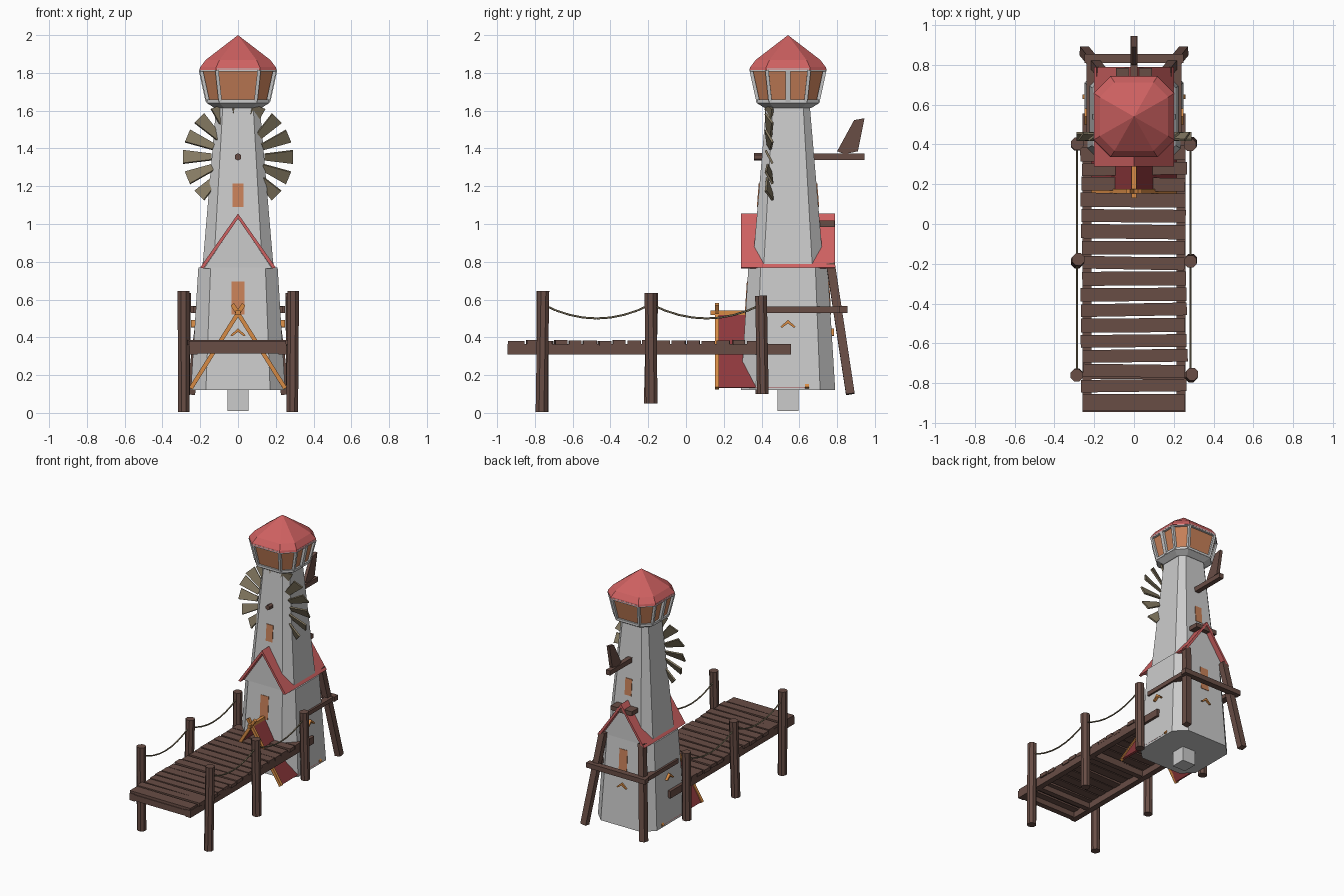
import bpy, bmesh, math, random
from mathutils import Vector, Matrix

if "Cube" in bpy.data.objects:
    bpy.data.objects.remove(bpy.data.objects["Cube"])

random.seed(4)
CY = 0.54  # tower centre in y


def mat(name, rgb):
    m = bpy.data.materials.new(name)
    m.diffuse_color = (*rgb, 1)
    m.use_nodes = True
    m.node_tree.nodes["Principled BSDF"].inputs["Base Color"].default_value = m.diffuse_color
    return m


RED = mat("roof_red", (0.62, 0.12, 0.12))
DARK = mat("dark_red", (0.27, 0.04, 0.045))
ORANGE = mat("orange_wood", (0.68, 0.26, 0.06))
GLASS = mat("amber_glass", (0.58, 0.22, 0.10))
WOOD = mat("brown_wood", (0.14, 0.075, 0.06))
BLADE = mat("blade_olive", (0.23, 0.19, 0.12))


def finish(name, bm, material=None):
    bmesh.ops.recalc_face_normals(bm, faces=bm.faces)
    me = bpy.data.meshes.new(name)
    bm.to_mesh(me)
    bm.free()
    ob = bpy.data.objects.new(name, me)
    bpy.context.collection.objects.link(ob)
    if material:
        me.materials.append(material)
    return ob


def ring(a, b, z):
    """Square of half-size a with corners cut so each flat has half-width b."""
    pts = [(b, -a), (a, -b), (a, b), (b, a), (-b, a), (-a, b), (-a, -b), (-b, -a)]
    return [Vector((x, y + CY, z)) for x, y in pts]


def loft(name, rings, material=None):
    bm = bmesh.new()
    rows = [[bm.verts.new(p) for p in ring(*r)] for r in rings]
    for lo, hi in zip(rows, rows[1:]):
        for i in range(8):
            j = (i + 1) % 8
            bm.faces.new((lo[i], lo[j], hi[j], hi[i]))
    bm.faces.new(rows[0])
    bm.faces.new(rows[-1])
    bmesh.ops.remove_doubles(bm, verts=bm.verts, dist=0.0005)
    return finish(name, bm, material)


def prism(name, pts, lo, hi, material=None, axis="y"):
    """Extrude an xz profile along y, or a yz profile along x."""
    put = (lambda u, v, t: (u, t, v)) if axis == "y" else (lambda u, v, t: (t, u, v))
    bm = bmesh.new()
    a = [bm.verts.new(put(u, v, lo)) for u, v in pts]
    b = [bm.verts.new(put(u, v, hi)) for u, v in pts]
    bm.faces.new(a)
    bm.faces.new(b)
    for i in range(len(pts)):
        j = (i + 1) % len(pts)
        bm.faces.new((a[i], a[j], b[j], b[i]))
    return finish(name, bm, material)


def box(name, x, y, z, material=None):
    return prism(name, [(x[0], z[0]), (x[1], z[0]), (x[1], z[1]), (x[0], z[1])], *y, material)


def beam(name, p, q, r, material=None, sides=4):
    """Straight bar from p to q; r is the half-width (square) or radius."""
    p, q = Vector(p), Vector(q)
    d = (q - p).normalized()
    ref = Vector((0, 0, 1)) if abs(d.z) < 0.9 else Vector((0, 1, 0))
    u = d.cross(ref).normalized()
    v = d.cross(u)
    rad = r / math.cos(math.pi / sides)
    bm = bmesh.new()
    ends = []
    for c in (p, q):
        ends.append([bm.verts.new(c + rad * (u * math.cos(t) + v * math.sin(t)))
                     for t in (2 * math.pi * (i + 0.5) / sides for i in range(sides))])
    for i in range(sides):
        j = (i + 1) % sides
        bm.faces.new((ends[0][i], ends[0][j], ends[1][j], ends[1][i]))
    bm.faces.new(ends[0])
    bm.faces.new(ends[1])
    return finish(name, bm, material)


def chevron(x, z0, z1, t):
    return [(-x, z0), (0, z1), (x, z0), (x - t, z0 - t * 0.3), (0, z1 - t * 1.5), (-x + t, z0 - t * 0.3)]


# Tower
loft("tower_shaft", [(0.19, 0.13, 0.75), (0.115, 0.08, 1.63)])
loft("tower_base", [(0.25, 0.17, 0.12), (0.21, 0.145, 0.77)])
box("plinth", (-0.055, 0.055), (CY - 0.055, CY + 0.055), (0.01, 0.13))
prism("gable_wall", [(-0.18, 0.765), (0.18, 0.765), (0, 1.03)], CY - 0.21, CY + 0.21)
prism("gable_roof", chevron(0.2, 0.77, 1.055, 0.018), 0.29, 0.79, RED)

# Windows on the front and back
for s, side in ((-1, "front"), (1, "back")):
    for n, w, z0, z1, d0, d1 in (("upper", 0.028, 1.09, 1.215, 0.165, 0.155),
                                 ("lower", 0.034, 0.52, 0.695, 0.229, 0.218)):
        y = lambda d: CY + s * d
        prism(f"{side}_{n}_window", [(y(d0 - 0.02), z0), (y(d0), z0), (y(d1), z1), (y(d1 - 0.02), z1)],
              -w, w, GLASS, "x")

# Lantern room
loft("lantern_floor", [(0.125, 0.075, 1.615), (0.165, 0.098, 1.64), (0.165, 0.098, 1.655)])
loft("lantern_glass", [(0.153, 0.09, 1.65), (0.188, 0.108, 1.815)], GLASS)
low, high = ring(0.159, 0.094, 1.65), ring(0.195, 0.112, 1.815)
for i in range(8):
    beam("lantern_post", low[i], high[i], 0.009)
    beam("lantern_sill", low[i], low[(i + 1) % 8], 0.009)
    beam("lantern_rim", high[i], high[(i + 1) % 8], 0.008)
for s in (-1, 1):
    beam("lantern_mullion", (s * 0.158, CY, 1.65), (s * 0.194, CY, 1.815), 0.014)
loft("lantern_roof", [(0.204, 0.118, 1.815), (0.2, 0.116, 1.83), (0.172, 0.098, 1.868), (0, 0, 2.0)], RED)

# Wind wheel, axle and tail vane
HUB = Vector((0, 0.44, 1.355))
for i in range(16):
    bm = bmesh.new()
    bmesh.ops.create_cube(bm, size=1)
    for v in bm.verts:
        t = v.co.x + 0.5
        v.co = (0.14 + 0.15 * t, v.co.y * 0.012, v.co.z * (0.036 + 0.042 * t))
    pitch = Matrix.Rotation(math.radians(28), 4, "X")
    turn = Matrix.Rotation(i * math.pi / 8, 4, "Y")
    bm.transform(Matrix.Translation(HUB) @ turn @ pitch)
    finish("wheel_blade", bm, BLADE)
beam("wheel_axle", (0, 0.36, 1.355), (0, 0.6, 1.355), 0.017, WOOD, 6)
box("tail_boom", (-0.018, 0.018), (0.6, 0.945), (1.338, 1.374), WOOD)
prism("tail_vane", [(0.8, 1.385), (0.84, 1.37), (0.91, 1.385), (0.945, 1.56), (0.89, 1.55)], -0.012, 0.012, WOOD, "x")

# Tent-shaped entrance running into the tower
prism("entrance_roof", chevron(0.25, 0.135, 0.535, 0.014), 0.17, 0.64, DARK)
for y in (0.165, 0.64):
    for s in (-1, 1):
        top = (-s * 0.03, y, 0.575) if y < 0.3 else (0, y, 0.52)
        beam("entrance_trim", (s * 0.25, y, 0.13), top, 0.011, ORANGE)
beam("entrance_ridge", (0, 0.13, 0.53), (0, 0.34, 0.53), 0.012, ORANGE)
for s in (-1, 1):
    # small side chevrons, plus matching front and back ones
    pts = chevron(0.042, 0.455, 0.492, 0.012)
    prism("side_chevron", [(CY + u, v) for u, v in pts], s * 0.2, s * 0.248, ORANGE, "x")
    prism("end_chevron", [(u, v - 0.045) for u, v in pts], CY + s * 0.2, CY + s * 0.243, ORANGE)

# Dock deck
y = -0.94
while y < 0.34:
    w = 0.085 if y < -0.93 else random.uniform(0.062, 0.072)
    bm = bmesh.new()
    bmesh.ops.create_cube(bm, size=1)
    bm.transform(Matrix.Translation((random.uniform(-0.006, 0.006), y + w / 2, 0.37 + random.uniform(-0.003, 0.003)))
                 @ Matrix.Rotation(random.uniform(-0.02, 0.02), 4, "Z")
                 @ Matrix.Diagonal((random.uniform(0.51, 0.535), w, 0.026, 1)))
    finish("deck_plank", bm, WOOD)
    y += w + 0.011
for s in (-1, 1):
    box("deck_stringer", sorted((s * 0.215, s * 0.258)), (-0.945, 0.555), (0.31, 0.365), WOOD)
for y in (-0.925, -0.76, -0.185):
    box("deck_crossbeam", (-0.25, 0.25), (y - 0.02, y + 0.02), (0.315, 0.36), WOOD)

# Dock posts and sagging ropes
POSTS = ((-0.76, 0.005, 0.645), (-0.185, 0.05, 0.635), (0.402, 0.1, 0.62))
for s in (-1, 1):
    for y, z0, z1 in POSTS:
        t = random.uniform(-0.008, 0.008)
        beam("dock_post", (s * 0.287, y - t, z0), (s * 0.287 + t, y + t, z1), 0.031, WOOD, 8)
    for (ya, _, _), (yb, _, _) in zip(POSTS, POSTS[1:]):
        pts = []
        for i in range(9):
            t = i / 8
            pts.append((s * 0.285, ya + (yb - ya) * t, 0.575 - 0.3 * t * (1 - t)))
        for p, q in zip(pts, pts[1:]):
            beam("rope", p, q, 0.0045, BLADE, 5)

# Rear scaffold
for s in (-1, 1):
    box("scaffold_rail", sorted((s * 0.19, s * 0.238)), (0.43, 0.855), (0.53, 0.562), WOOD)
    beam("scaffold_leg", (s * 0.25, 0.87, 0.1), (s * 0.165, 0.765, 0.79), 0.023, WOOD)
box("scaffold_back_rail", (-0.25, 0.25), (0.81, 0.855), (0.528, 0.565), WOOD)
box("gable_perch", (-0.09, 0.09), (0.7, 0.785), (0.985, 1.018), WOOD)
